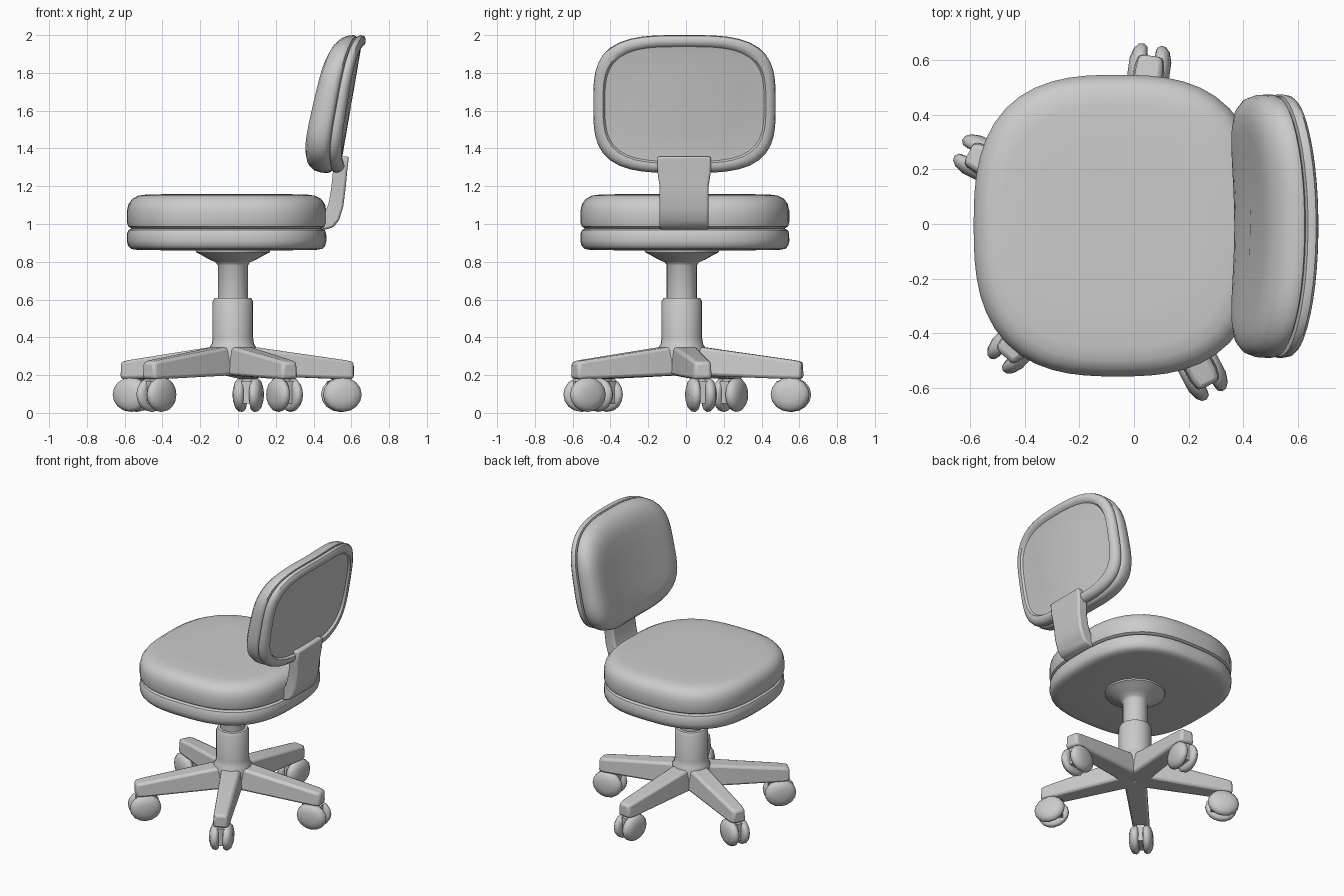
import bpy, bmesh
from math import sin, cos, pi, radians
from mathutils import Matrix, Vector

if "Cube" in bpy.data.objects:
    bpy.data.objects.remove(bpy.data.objects["Cube"])

HUB = Vector((-0.027, -0.022, 0))


def finish(name, bm, bevel=0, segments=2, angle=40):
    bmesh.ops.recalc_face_normals(bm, faces=bm.faces)
    me = bpy.data.meshes.new(name)
    bm.to_mesh(me)
    bm.free()
    ob = bpy.data.objects.new(name, me)
    bpy.context.collection.objects.link(ob)
    bpy.ops.object.select_all(action='DESELECT')
    ob.select_set(True)
    bpy.context.view_layer.objects.active = ob
    if bevel:
        m = ob.modifiers.new("bevel", 'BEVEL')
        m.width, m.segments, m.limit_method = bevel, segments, 'ANGLE'
    bpy.ops.object.shade_smooth_by_angle(angle=radians(angle))
    return ob


def loft(bm, rings):
    """Skin a list of closed rings and cap both ends."""
    vs = [[bm.verts.new(p) for p in r] for r in rings]
    n = len(vs[0])
    for a, b in zip(vs, vs[1:]):
        for i in range(n):
            bm.faces.new((a[i], a[(i + 1) % n], b[(i + 1) % n], b[i]))
    bm.faces.new(vs[0])
    bm.faces.new(vs[-1])
    return bm


def squircle(a, b, power, n=56):
    """Rounded rectangle outline with half sizes a and b."""
    pts = []
    for i in range(n):
        c, s = cos(2 * pi * i / n), sin(2 * pi * i / n)
        k = (abs(c) ** power + abs(s) ** power) ** (-1 / power)
        pts.append((a * c * k, b * s * k))
    return pts


def lathe(name, profile, n=24):
    rings = [[HUB + Vector((r * cos(2 * pi * i / n), r * sin(2 * pi * i / n), z))
              for i in range(n)] for r, z in profile]
    return finish(name, loft(bmesh.new(), rings))


def pad(name, profile):
    """Horizontal seat layer from (inset, height) pairs."""
    rings = [[(-0.06 + x, -0.006 + y, z) for x, y in squircle(0.528 - d, 0.553 - d, 2.75)]
             for d, z in profile]
    return finish(name, loft(bmesh.new(), rings))


# Seat shell and cushion
pad("seat_shell", [(0.3, 0.86), (0.06, 0.862), (0.022, 0.868), (0.006, 0.885),
                   (0, 0.91), (0.001, 0.95), (0.008, 0.968), (0.025, 0.976), (0.1, 0.98)])
pad("seat_cushion", [(0.1, 0.972), (0.025, 0.976), (0.006, 0.988), (0, 1.01), (0, 1.07),
                     (0.008, 1.105), (0.028, 1.133), (0.06, 1.15), (0.11, 1.157),
                     (0.25, 1.158), (0.45, 1.158)])


# Backrest layers: (depth from front 0 to back 1, inset) pairs, tilted and curved
def back_layer(name, profile):
    rings = []
    for t, d in profile:
        ring = []
        for y, h in squircle(0.483 - d, 0.365 - d * 0.99, 3.4):
            z = 1.635 + h
            front = 0.372 + 0.23 * (z - 1.4)
            back = 0.583 + 0.165 * (z - 1.4)
            x = front + (back - front) * t - 0.05 * (y / 0.48) ** 2
            ring.append((x, y - 0.008, z))
        rings.append(ring)
    return finish(name, loft(bmesh.new(), rings))


back_layer("backrest_cushion", [(0, 0.355), (0, 0.24), (0, 0.14), (0.03, 0.085), (0.12, 0.043),
                                (0.27, 0.014), (0.45, 0.002), (0.6, 0), (0.68, 0.006),
                                (0.715, 0.022), (0.72, 0.1)])
back_layer("backrest_shell", [(0.7, 0.1), (0.715, 0.022), (0.75, 0.005), (0.82, 0), (0.92, 0.004),
                              (0.98, 0.018), (1.0, 0.035), (0.98, 0.052), (0.9, 0.062),
                              (0.89, 0.075), (0.89, 0.2), (0.89, 0.355)])

# Bent strap joining seat and backrest
outer = [(0.588, 1.358), (0.578, 1.28), (0.571, 1.2), (0.557, 1.09), (0.535, 1.02), (0.505, 0.983), (0.455, 0.968)]
inner = [(0.53, 1.358), (0.503, 1.28), (0.495, 1.2), (0.482, 1.12), (0.468, 1.075), (0.44, 1.04), (0.40, 1.02)]
rings = []
for (xo, zo), (xi, zi) in zip(outer, inner):
    w = 0.142 if zo > 1.25 else 0.13
    rings.append([(xo, -0.01 - w, zo), (xo, -0.01 + w, zo), (xi, -0.01 + w, zi), (xi, -0.01 - w, zi)])
finish("back_strap", loft(bmesh.new(), rings), 0.012)

# Gas column with flared mount under the seat
lathe("column_sleeve", [(0.115, 0.22), (0.125, 0.345), (0.112, 0.365), (0.107, 0.4),
                        (0.107, 0.59), (0.098, 0.607), (0.07, 0.61)])
lathe("column_piston", [(0.08, 0.58), (0.08, 0.78), (0.09, 0.797), (0.125, 0.812),
                        (0.165, 0.835), (0.195, 0.85), (0.2, 0.875)])


# Five star legs with twin wheel casters
def leg(i, spin):
    rings = []
    for r, w, lo, hi in [(0, 0.08, 0.2, 0.355), (0.12, 0.072, 0.197, 0.347), (0.6, 0.056, 0.178, 0.279),
                         (0.645, 0.048, 0.18, 0.27)]:
        rings.append([(r, -w, lo), (r, w, lo), (r, w * 0.85, hi), (r, -w * 0.85, hi)])
    ob = finish(f"leg_{i}", loft(bmesh.new(), rings), 0.016)
    ob.matrix_world = spin


def caster(i, spin):
    for side, label in ((-1, "left"), (1, "right")):
        rings = []
        for off, r in [(0.014, 0.7), (0.018, 0.9), (0.032, 1), (0.05, 0.97), (0.066, 0.8), (0.077, 0.45)]:
            rings.append([(0.583 + 0.104 * r * cos(2 * pi * k / 16), side * off,
                           0.097 + 0.092 * r * sin(2 * pi * k / 16)) for k in range(16)])
        ob = finish(f"caster_{i}_wheel_{label}", loft(bmesh.new(), rings), angle=50)
        ob.matrix_world = spin
    # Hood between the wheels, and the stem into the leg
    bm = bmesh.new()
    bmesh.ops.create_cube(bm, size=1, matrix=Matrix.Translation((0.575, 0, 0.11))
                          @ Matrix.Diagonal((0.13, 0.05, 0.12, 1)))
    bmesh.ops.create_cone(bm, cap_ends=True, segments=12, radius1=0.045, radius2=0.04, depth=0.08,
                          matrix=Matrix.Translation((0.575, 0, 0.18)))
    finish(f"caster_{i}_hood", bm).matrix_world = spin


for i in range(5):
    spin = Matrix.Translation(HUB) @ Matrix.Rotation(radians(10 + 72 * i), 4, 'Z')
    leg(i + 1, spin)
    caster(i + 1, spin)
